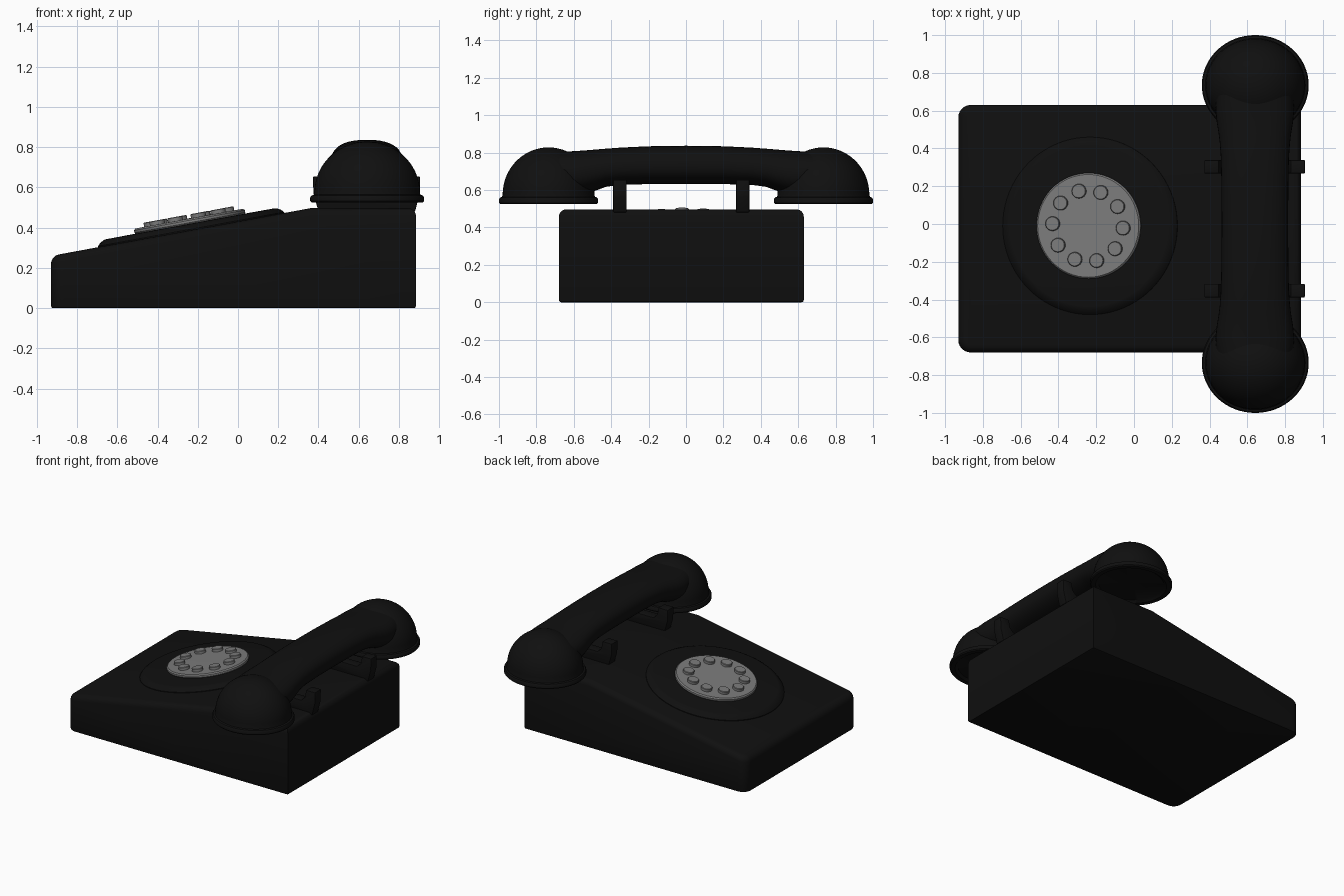
import bpy, bmesh, math
from mathutils import Matrix, Vector

if "Cube" in bpy.data.objects:
    bpy.data.objects.remove(bpy.data.objects["Cube"])


def material(name, value):
    m = bpy.data.materials.new(name)
    m.diffuse_color = (value, value, value, 1)
    m.use_nodes = True
    m.node_tree.nodes["Principled BSDF"].inputs["Base Color"].default_value = m.diffuse_color
    return m


BLACK = material("black_plastic", 0.005)
GREY = material("dial_grey", 0.2)


def finish(name, bm, mat, angle=35):
    bmesh.ops.remove_doubles(bm, verts=bm.verts, dist=0.0001)
    bmesh.ops.recalc_face_normals(bm, faces=bm.faces)
    me = bpy.data.meshes.new(name)
    bm.to_mesh(me)
    bm.free()
    me.materials.append(mat)
    ob = bpy.data.objects.new(name, me)
    bpy.context.collection.objects.link(ob)
    bpy.ops.object.select_all(action='DESELECT')
    ob.select_set(True)
    bpy.context.view_layer.objects.active = ob
    bpy.ops.object.shade_smooth_by_angle(angle=math.radians(angle))
    return ob


def loft(name, rings, mat, angle=35):
    """Skin a list of closed rings and cap both ends."""
    bm = bmesh.new()
    vs = [[bm.verts.new(p) for p in ring] for ring in rings]
    n = len(vs[0])
    for a, b in zip(vs, vs[1:]):
        for i in range(n):
            j = (i + 1) % n
            bm.faces.new((a[i], a[j], b[j], b[i]))
    bm.faces.new(vs[0])
    bm.faces.new(vs[-1])
    return finish(name, bm, mat, angle)


def lathe(name, profile, matrix, mat, n=64):
    rings = [[matrix @ Vector((r * math.cos(2 * math.pi * i / n),
                               r * math.sin(2 * math.pi * i / n), h))
              for i in range(n)] for r, h in profile]
    return loft(name, rings, mat)


def prism(profile, y0, y1):
    """Extrude an xz outline along y."""
    bm = bmesh.new()
    f = bm.faces.new([bm.verts.new((x, y0, z)) for x, z in profile])
    g = bmesh.ops.extrude_face_region(bm, geom=[f])['geom']
    bmesh.ops.translate(bm, vec=(0, y1 - y0, 0),
                        verts=[v for v in g if isinstance(v, bmesh.types.BMVert)])
    bmesh.ops.recalc_face_normals(bm, faces=bm.faces)
    return bm


def bevel(bm, edges, width, segs):
    bmesh.ops.bevel(bm, geom=edges, offset=width, offset_type='OFFSET',
                    segments=segs, profile=0.5, affect='EDGES')
    bm.normal_update()


def rim_edges(bm, sign):
    """Edges between the walls and the top (1) or bottom (-1)."""
    out = []
    for e in bm.edges:
        z = sorted(sign * f.normal.z for f in e.link_faces)
        if len(z) == 2 and z[1] > 0.8 and abs(z[0]) < 0.3:
            out.append(e)
    return out


# Wedge-shaped body
bm = prism([(-.93, 0), (.885, 0), (.885, .497), (.36, .497), (-.93, .26)], -.68, .63)
bm.normal_update()
bevel(bm, [e for e in bm.edges if all(v.co.x < -.9 for v in e.verts)
           and abs(e.verts[0].co.y - e.verts[1].co.y) < .01], .065, 6)
bevel(bm, rim_edges(bm, 1), .04, 4)
bevel(bm, rim_edges(bm, -1), .012, 2)
finish("body", bm, BLACK)

# Sloping dial: mound, plate and finger buttons
slope = math.atan(.1835)
tilt = Matrix.Translation((-.232, -.01, .388)) @ Matrix.Rotation(-slope, 4, 'Y')
lathe("dial_mound", [(.47, -.03), (.47, .005), (.458, .018), (.437, .03),
                     (.425, .032), (0, .034)], tilt, BLACK, 80)
lathe("dial_plate", [(.27, .025), (.28, .038), (.28, .05), (.272, .058), (0, .06)],
      tilt, GREY)
for k in range(10):
    a = math.radians(36 * k - 3.5)
    m = tilt @ Matrix.Translation((.19 * math.cos(a), .19 * math.sin(a), 0))
    lathe("dial_button_%d" % k, [(.038, .05), (.038, .076), (.035, .079), (0, .079)],
          m, GREY, 24)

# Cradle forks holding the handset
fork = [(.40, .48), (.88, .48), (.903, .57), (.905, .655), (.83, .655), (.82, .60),
        (.79, .57), (.49, .57), (.46, .60), (.45, .655), (.372, .655), (.375, .57)]
for side, y in (("front", -.353), ("back", .303)):
    bm = prism(fork, y - .036, y + .036)
    bevel(bm, bm.edges[:], .006, 2)
    finish("cradle_" + side, bm, BLACK)

# Handset grip: rounded sections (y, half width, bottom, top)
half = [(0, .176, .632, .837), (.2, .177, .632, .834), (.35, .18, .628, .827),
        (.43, .186, .617, .821), (.48, .192, .598, .817), (.54, .202, .58, .812),
        (.6, .208, .57, .808), (.66, .205, .57, .805), (.74, .19, .57, .80)]
sections = [(-y, w, b, t) for y, w, b, t in half[:0:-1]] + half


def grip_ring(y, w, b, t, n=40):
    ring = []
    for i in range(n):
        a = 2 * math.pi * i / n
        c, s = math.cos(a), math.sin(a)
        p = .85
        ring.append((.64 + w * math.copysign(abs(c) ** p, c), y,
                     (b + t) / 2 + (t - b) / 2 * math.copysign(abs(s) ** p, s)))
    return ring


loft("handset_grip", [grip_ring(*s) for s in sections], BLACK, 50)

# Earpiece and mouthpiece: dome with a flanged rim and recessed underside
dome = [(.262 * math.cos(math.radians(a)), .575 + .253 * math.sin(math.radians(a)))
        for a in range(0, 91, 6)]
cup = [(0, .55), (.225, .54), (.245, .525), (.276, .525), (.283, .532), (.283, .55),
       (.277, .56), (.265, .564)] + dome
for name, y in (("mouthpiece", -.735), ("earpiece", .735)):
    m = Matrix.Translation((.642, y, 0)) @ Matrix.Diagonal((1, .937, 1, 1))
    lathe(name, cup, m, BLACK)
